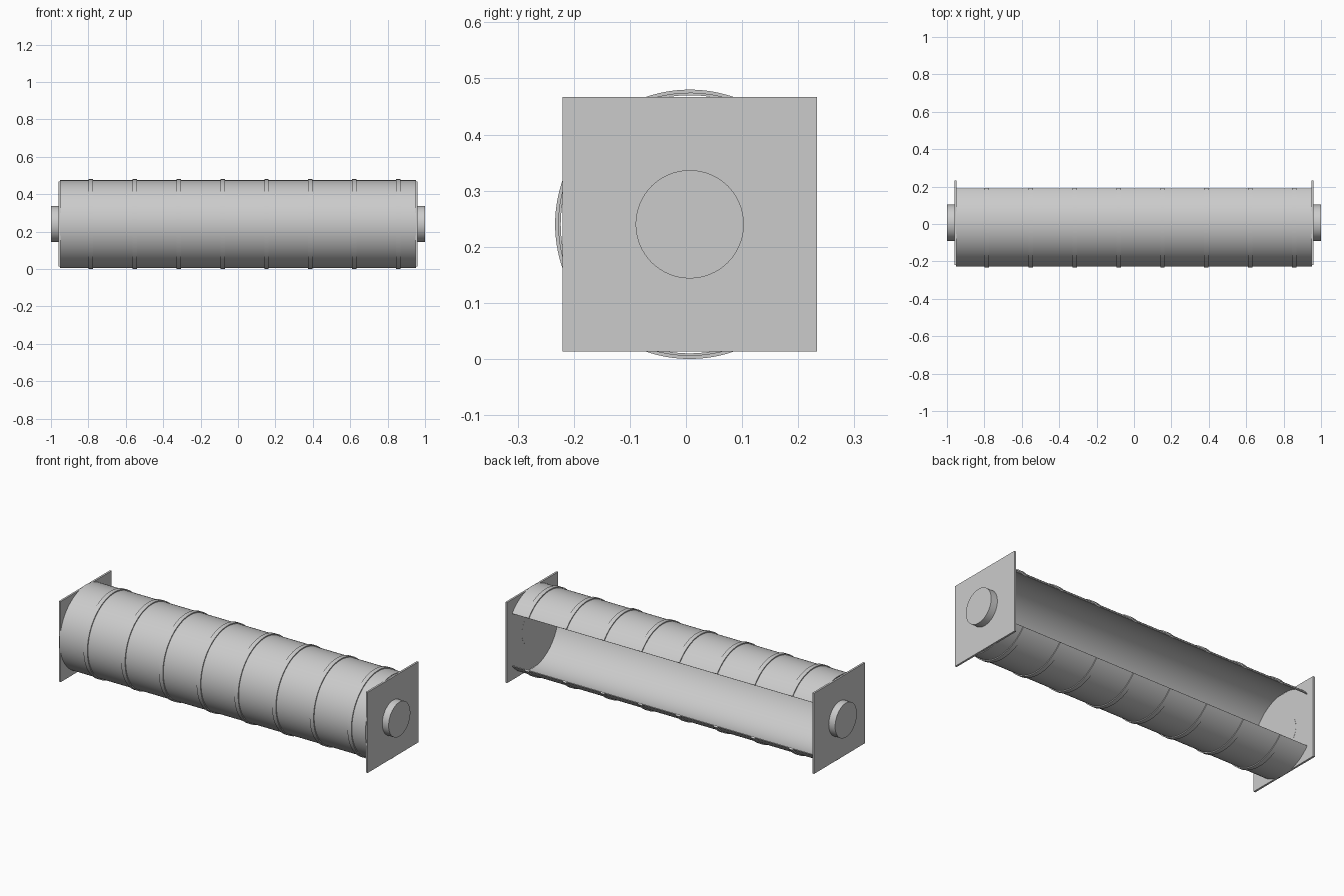
import bpy, bmesh, math
from mathutils import Matrix, Vector

if "Cube" in bpy.data.objects:
    bpy.data.objects.remove(bpy.data.objects["Cube"])

CY, CZ = 0.0067, 0.24          # axis of the drum
OPEN = math.radians(39)        # half angle of the opening at the back
STEPS = 96

metal = bpy.data.materials.new("light_grey_metal")
metal.diffuse_color = (0.6, 0.6, 0.6, 1)
metal.use_nodes = True
metal.node_tree.nodes["Principled BSDF"].inputs["Base Color"].default_value = metal.diffuse_color


def finish(name, bm):
    bmesh.ops.recalc_face_normals(bm, faces=bm.faces)
    me = bpy.data.meshes.new(name)
    bm.to_mesh(me)
    bm.free()
    me.materials.append(metal)
    ob = bpy.data.objects.new(name, me)
    bpy.context.collection.objects.link(ob)
    bpy.ops.object.select_all(action='DESELECT')
    ob.select_set(True)
    bpy.context.view_layer.objects.active = ob
    bpy.ops.object.shade_smooth_by_angle(angle=math.radians(30))
    return ob


def arc_shell(name, x0, x1, r0, r1):
    """Open C-shaped band around the x axis with a rectangular section."""
    bm = bmesh.new()
    loops = []
    for i in range(STEPS + 1):
        a = OPEN + (2 * math.pi - 2 * OPEN) * i / STEPS
        c, s = math.cos(a), math.sin(a)
        loops.append([bm.verts.new((x, CY + r * c, CZ + r * s))
                      for x, r in ((x0, r0), (x1, r0), (x1, r1), (x0, r1))])
    for p, q in zip(loops, loops[1:]):
        for k in range(4):
            bm.faces.new((p[k], p[(k + 1) % 4], q[(k + 1) % 4], q[k]))
    bm.faces.new(loops[0])
    bm.faces.new(loops[-1])
    return finish(name, bm)


# Drum wall, open at the back
arc_shell("drum_wall", -0.952, 0.952, 0.230, 0.2345)

# Raised hoops along the drum
for i in range(8):
    x = -0.786 + i * 0.2346
    arc_shell(f"hoop_{i + 1}", x - 0.012, x + 0.012, 0.232, 0.24)

# Square end plates and round hubs
for side, label in ((-1, "left"), (1, "right")):
    bm = bmesh.new()
    bmesh.ops.create_cube(bm, size=1, matrix=Matrix.Translation(
        (side * 0.955, CY, CZ)) @ Matrix.Diagonal((0.011, 0.453, 0.453, 1)))
    finish(f"{label}_end_plate", bm)

    bm = bmesh.new()
    bmesh.ops.create_cone(bm, cap_ends=True, segments=64, radius1=0.0965,
                          radius2=0.0965, depth=0.051,
                          matrix=Matrix.Translation((side * 0.9745, CY, CZ))
                          @ Matrix.Rotation(math.pi / 2, 4, 'Y'))
    finish(f"{label}_hub", bm)
